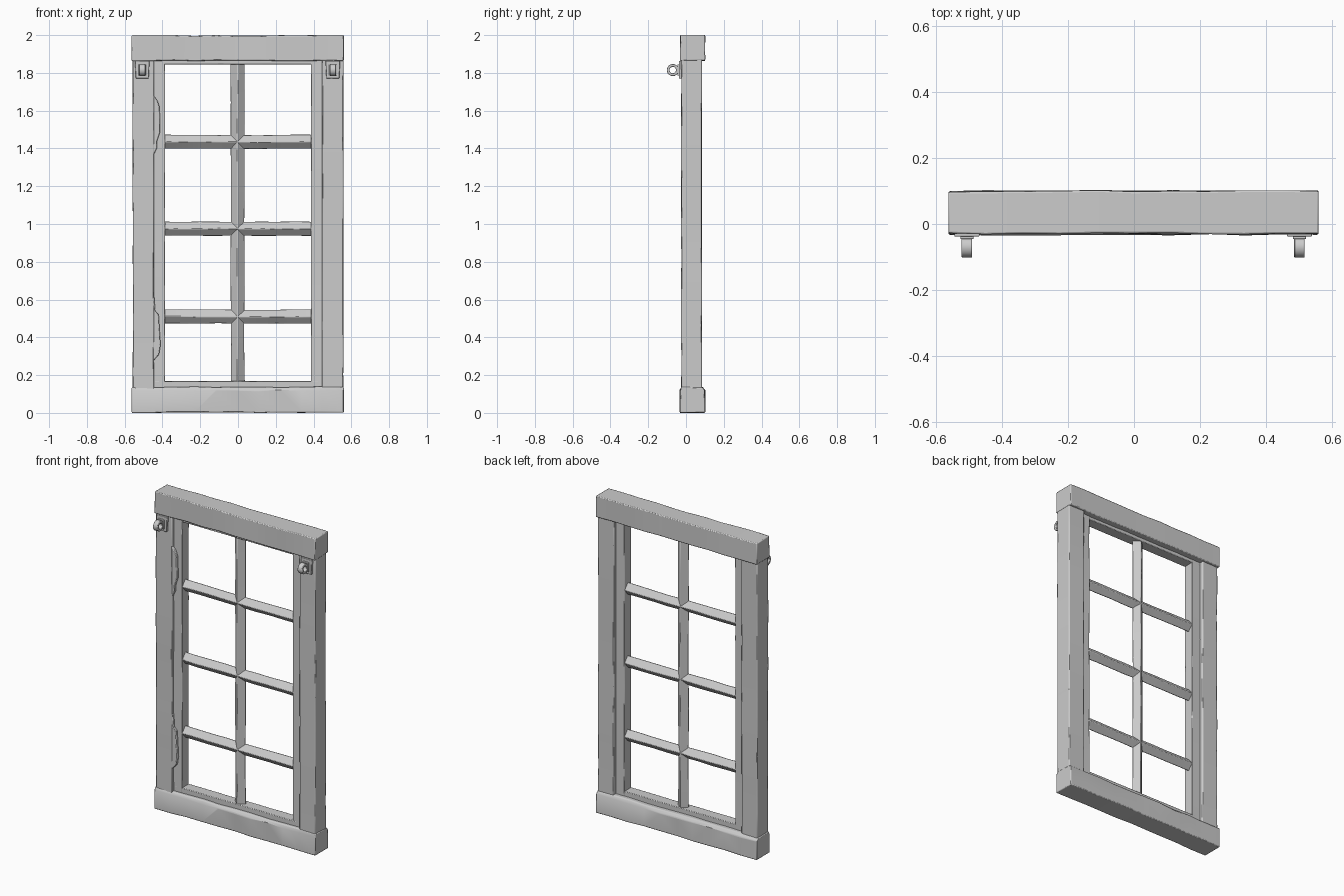
import bpy, bmesh, math, random
from mathutils import Vector

if "Cube" in bpy.data.objects:
    bpy.data.objects.remove(bpy.data.objects["Cube"])

random.seed(4)


def finish(name, bm, bevel=0.0, angle=35):
    bmesh.ops.recalc_face_normals(bm, faces=bm.faces)
    mesh = bpy.data.meshes.new(name)
    bm.to_mesh(mesh)
    bm.free()
    for p in mesh.polygons:
        p.use_smooth = True
    mesh.set_sharp_from_angle(angle=math.radians(angle))
    ob = bpy.data.objects.new(name, mesh)
    bpy.context.collection.objects.link(ob)
    if bevel:
        mod = ob.modifiers.new("worn_edges", 'BEVEL')
        mod.width = bevel
        mod.segments = 2
        mod.limit_method = 'ANGLE'
        mod.angle_limit = math.radians(40)
    return ob


def timber(name, section, axis, start, end, steps=10, wear=0.003, bevel=0.005):
    """Loft a section along x or z with slight hand-hewn unevenness.
    Section points are (y, z) for axis x and (x, y) for axis z."""
    bm = bmesh.new()
    rings = []
    for i in range(steps + 1):
        t = start + (end - start) * i / steps
        ring = []
        for a, b in section:
            a += random.uniform(-wear, wear)
            b += random.uniform(-wear, wear)
            ring.append(bm.verts.new((t, a, b) if axis == 'x' else (a, b, t)))
        rings.append(ring)
    n = len(section)
    for r0, r1 in zip(rings, rings[1:]):
        for k in range(n):
            m = (k + 1) % n
            bm.faces.new((r0[k], r0[m], r1[m], r1[k]))
    bm.faces.new(rings[0])
    bm.faces.new(rings[-1])
    return finish(name, bm, bevel)


def rect(a0, a1, b0, b1):
    return [(a0, b0), (a1, b0), (a1, b1), (a0, b1)]


def diamond(ca, cb, ra, rb):
    return [(ca - ra, cb), (ca, cb - rb), (ca + ra, cb), (ca, cb + rb)]


def slab(name, outline, y0, y1, bevel=0.004):
    """Extrude an x-z outline along y."""
    bm = bmesh.new()
    face = bm.faces.new([bm.verts.new((x, y0, z)) for x, z in outline])
    ext = bmesh.ops.extrude_face_region(bm, geom=[face])
    verts = [v for v in ext["geom"] if isinstance(v, bmesh.types.BMVert)]
    bmesh.ops.translate(bm, verts=verts, vec=Vector((0, y1 - y0, 0)))
    return finish(name, bm, bevel)


# Heavy head and sill rails
timber("top_rail", rect(-0.03, 0.1, 1.865, 1.998), 'x', -0.563, 0.56)
timber("bottom_rail", [(-0.032, 0.002), (0.1, 0.002), (0.1, 0.12), (0.085, 0.137),
                       (-0.022, 0.137), (-0.032, 0.12)], 'x', -0.563, 0.56)

# Side posts with the recessed inner frame
for side, s in (("left", -1), ("right", 1)):
    xs = sorted((s * 0.445, s * 0.557))
    timber(side + "_post", rect(*xs, -0.025, 0.084), 'z', 0.11, 1.89, wear=0.002)
    xs = sorted((s * 0.386, s * 0.47))
    timber(side + "_inner_frame", rect(*xs, -0.005, 0.062), 'z', 0.12, 1.88,
           wear=0.001, bevel=0.003)
timber("bottom_inner_frame", rect(-0.005, 0.062, 0.1, 0.168), 'x', -0.45, 0.45,
       wear=0.001, bevel=0.003)
timber("top_inner_frame", rect(-0.005, 0.062, 1.845, 1.89), 'x', -0.45, 0.45,
       wear=0.001, bevel=0.003)

# Splintered inner edge of the left post
slab("left_post_splinter", [(-0.47, 1.69), (-0.446, 1.68), (-0.425, 1.65), (-0.415, 1.62),
                            (-0.412, 1.49), (-0.428, 1.44), (-0.43, 1.40), (-0.444, 1.37),
                            (-0.47, 1.36)], -0.022, 0.01)
slab("left_post_splinter_low", [(-0.47, 0.64), (-0.444, 0.62), (-0.438, 0.54), (-0.42, 0.52),
                                (-0.41, 0.36), (-0.418, 0.31), (-0.444, 0.28),
                                (-0.47, 0.27)], -0.022, 0.01)

# Glazing bars with a ridged section
timber("vertical_bar", diamond(-0.002, 0.028, 0.038, 0.033), 'z', 0.15, 1.86, 8, 0.002, 0.004)
for i, z in enumerate((0.51, 0.975, 1.435)):
    timber(f"horizontal_bar_{i + 1}", diamond(0.028, z, 0.033, 0.038), 'x',
           -0.41, 0.41, 8, 0.002, 0.004)


def eye_ring(name, x, y, z, outer, inner, half, n=20):
    """Flat-sided ring whose hole runs along x."""
    bm = bmesh.new()
    rings = []
    for i in range(n):
        a = math.tau * i / n
        c, s = math.cos(a), math.sin(a)
        rings.append([bm.verts.new((x + dx, y + r * c, z + r * s)) for dx, r in
                      ((-half, outer), (half, outer), (half, inner), (-half, inner))])
    for i in range(n):
        r0, r1 = rings[i], rings[(i + 1) % n]
        for k in range(4):
            m = (k + 1) % 4
            bm.faces.new((r0[k], r0[m], r1[m], r1[k]))
    return finish(name, bm, 0.003)


# Hinge eyes on their backing plates
for side, x in (("left", -0.507), ("right", 0.502)):
    slab(side + "_hinge_plate", [(x - 0.034, 1.77), (x + 0.034, 1.77), (x + 0.038, 1.85),
                                 (x + 0.038, 1.864), (x - 0.038, 1.864), (x - 0.038, 1.85)],
         -0.038, -0.02, 0.003)
    slab(side + "_hinge_foot", [(x - 0.02, 1.785), (x + 0.02, 1.785), (x + 0.02, 1.845),
                                (x - 0.02, 1.845)], -0.046, -0.03, 0.003)
    eye_ring(side + "_hinge_eye", x, -0.07, 1.815, 0.032, 0.017, 0.016)
